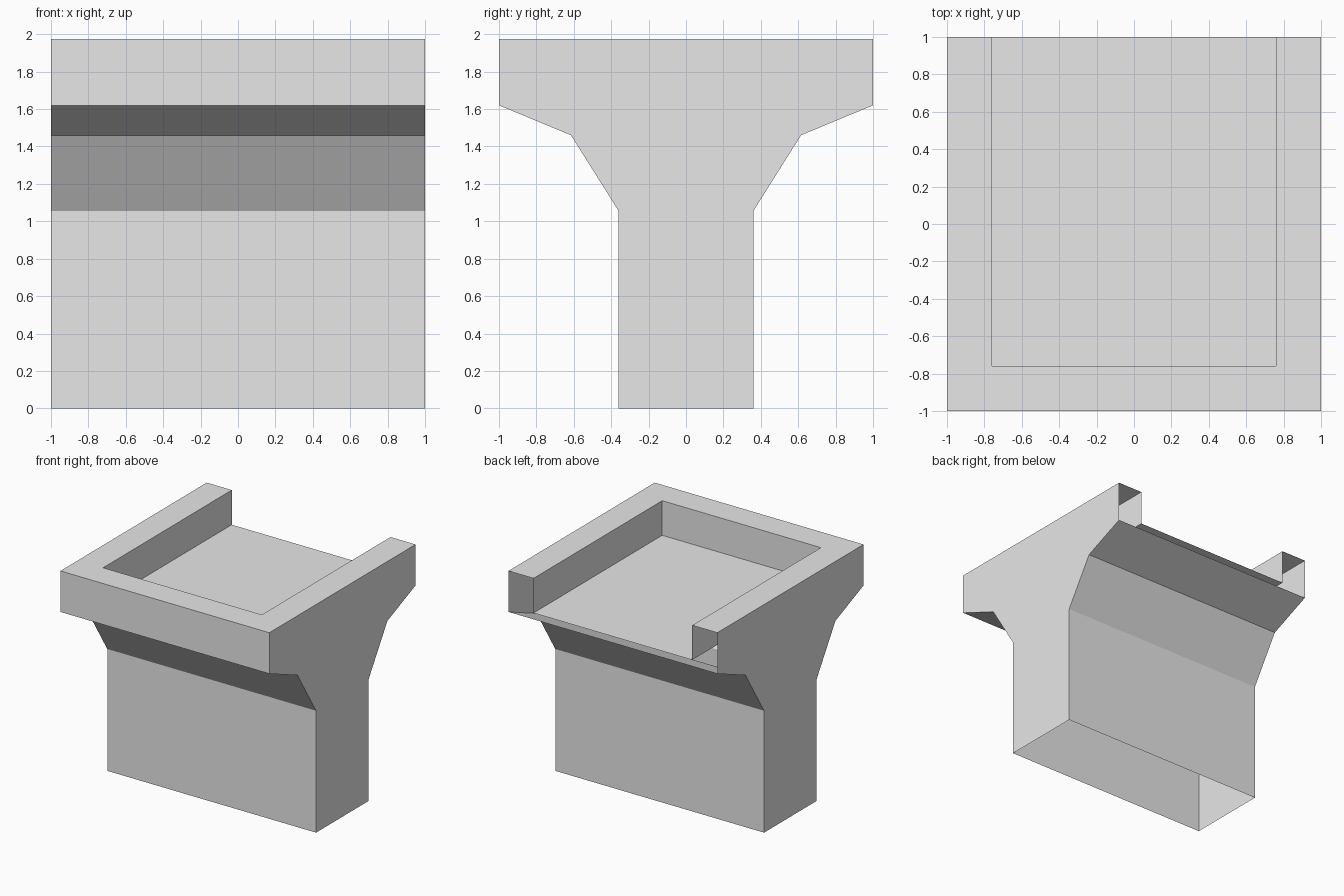
import bpy
import bmesh

cube = bpy.data.objects.get("Cube")
if cube:
    bpy.data.objects.remove(cube, do_unlink=True)

TOP, FLOOR, INNER = 1.975, 1.675, 0.76

concrete = bpy.data.materials.new("concrete_grey")
concrete.use_nodes = True
GREY = (0.8, 0.8, 0.8, 1)
concrete.diffuse_color = GREY
concrete.node_tree.nodes["Principled BSDF"].inputs["Base Color"].default_value = GREY


def finish(name, bm):
    mesh = bpy.data.meshes.new(name)
    bm.to_mesh(mesh)
    bm.free()
    mesh.materials.append(concrete)
    obj = bpy.data.objects.new(name, mesh)
    bpy.context.collection.objects.link(obj)
    return obj


# Flared pier: an extruded profile, hollow and open at the base, top and upper back
half = [(0.36, 0), (0.36, 1.055), (0.615, 1.46), (1, 1.62), (1, TOP)]
profile = [(-y, z) for y, z in half] + half[::-1]
bm = bmesh.new()
side = bm.faces.new([bm.verts.new((-1, y, z)) for y, z in profile])
ext = bmesh.ops.extrude_face_region(bm, geom=[side], use_keep_orig=True)
moved = [v for v in ext["geom"] if isinstance(v, bmesh.types.BMVert)]
bmesh.ops.translate(bm, verts=moved, vec=(2, 0, 0))
bmesh.ops.recalc_face_normals(bm, faces=bm.faces)
openings = [f for f in bm.faces
            if abs(f.normal.z) > 0.99
            or (f.normal.y > 0.99 and f.calc_center_median().z > 1.5)]
bmesh.ops.delete(bm, geom=openings, context="FACES")
finish("pier_shell", bm)

# Tray: U-shaped rim, three inner walls and a floor, open at the back
bm = bmesh.new()
outer = [(-1, 1), (-1, -1), (1, -1), (1, 1)]
inner = [(-INNER, 1), (-INNER, -INNER), (INNER, -INNER), (INNER, 1)]
rim_out = [bm.verts.new((x, y, TOP)) for x, y in outer]
rim_in = [bm.verts.new((x, y, TOP)) for x, y in inner]
base = [bm.verts.new((x, y, FLOOR)) for x, y in inner]
for i in range(3):
    bm.faces.new((rim_out[i], rim_out[i + 1], rim_in[i + 1], rim_in[i]))
    bm.faces.new((rim_in[i], rim_in[i + 1], base[i + 1], base[i]))
bm.faces.new(base)
bmesh.ops.dissolve_limit(bm, angle_limit=0.01, verts=bm.verts, edges=bm.edges)
finish("bearing_tray", bm)
